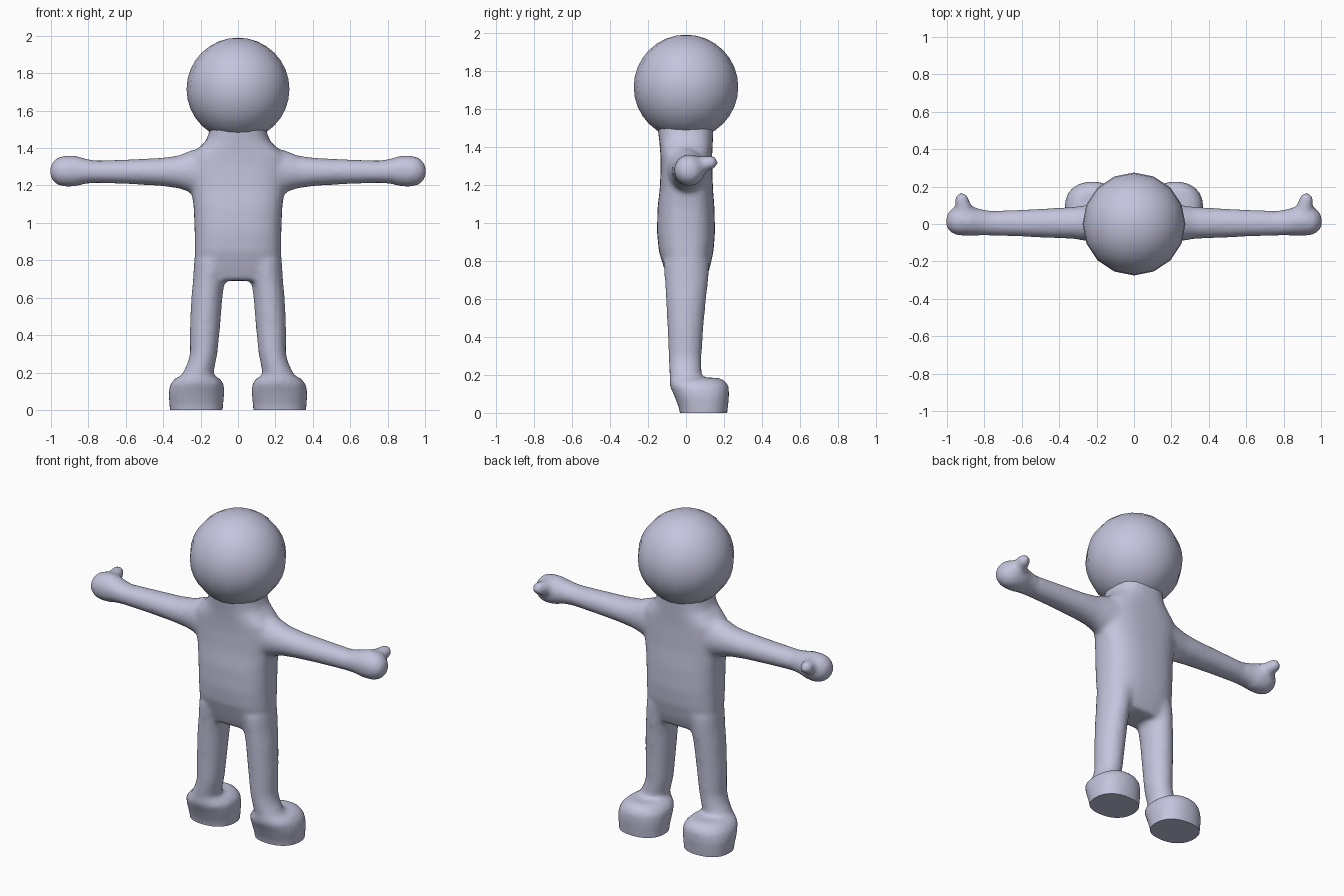
import bpy, bmesh, math
from mathutils import Vector

cube = bpy.data.objects.get("Cube")
if cube:
    bpy.data.objects.remove(cube)

skin = bpy.data.materials.new("lavender grey")
skin.use_nodes = True
skin.diffuse_color = (0.55, 0.55, 0.72, 1)
skin.node_tree.nodes["Principled BSDF"].inputs["Base Color"].default_value = (0.55, 0.55, 0.72, 1)


def loft(bm, rings, place, power=2.0, sides=32):
    """Closed tube through rings of (position, low a, high a, low b, high b)."""
    loops = []
    for t, a0, a1, b0, b1 in rings:
        loop = []
        for i in range(sides):
            ang = math.tau * i / sides
            c, s = math.cos(ang), math.sin(ang)
            a = (a0 + a1) / 2 + (a1 - a0) / 2 * math.copysign(abs(c) ** (2 / power), c)
            b = (b0 + b1) / 2 + (b1 - b0) / 2 * math.copysign(abs(s) ** (2 / power), s)
            loop.append(bm.verts.new(place(t, a, b)))
        loops.append(loop)
    for low, high in zip(loops, loops[1:]):
        for i in range(sides):
            j = (i + 1) % sides
            bm.faces.new((low[i], low[j], high[j], high[i]))
    bm.faces.new(loops[0][::-1])
    bm.faces.new(loops[-1])


def finish(ob, angle):
    ob.data.materials.clear()
    ob.data.materials.append(skin)
    bpy.ops.object.select_all(action='DESELECT')
    ob.select_set(True)
    bpy.context.view_layer.objects.active = ob
    bpy.ops.object.shade_smooth_by_angle(angle=math.radians(angle))


bm = bmesh.new()

# torso and neck: height, x range, y range
torso = [(0.69, -.20, .20, -.09, .10), (0.76, -.23, .23, -.115, .125),
         (0.85, -.232, .232, -.143, .145), (0.95, -.232, .232, -.153, .153),
         (1.08, -.237, .237, -.15, .15), (1.18, -.25, .25, -.138, .142),
         (1.30, -.27, .27, -.133, .138), (1.36, -.255, .255, -.135, .138),
         (1.40, -.21, .21, -.138, .14), (1.44, -.17, .17, -.142, .142),
         (1.50, -.15, .15, -.15, .145), (1.60, -.16, .16, -.15, .15)]
loft(bm, torso, lambda z, x, y: (x, y, z), 2.6)

# legs with feet: height, x range, y range
leg = [(0.165, .13, .31, -.08, .09), (0.20, .13, .295, -.087, .083), (0.25, .12, .27, -.09, .082),
       (0.30, .11, .257, -.092, .082), (0.45, .095, .257, -.098, .092),
       (0.60, .083, .25, -.106, .106), (0.70, .07, .24, -.112, .118), (0.80, .04, .235, -.12, .125)]
foot = [(-.06, .085, .36, -.025, .21), (0.02, .08, .366, -.035, .22), (0.09, .073, .372, -.062, .227),
        (0.14, .075, .362, -.085, .225), (0.17, .10, .335, -.088, .205), (0.185, .13, .30, -.085, .17)]
# arms with hands: distance out, y range, z range
arm = [(0.15, -.11, .12, 1.14, 1.41), (0.26, -.09, .10, 1.165, 1.385), (0.32, -.08, .092, 1.185, 1.36),
       (0.42, -.076, .086, 1.198, 1.347), (0.60, -.068, .077, 1.208, 1.339),
       (0.76, -.063, .07, 1.213, 1.333), (0.82, -.062, .08, 1.208, 1.345),
       (0.87, -.063, .095, 1.194, 1.36), (0.93, -.063, .10, 1.192, 1.36),
       (0.97, -.053, .085, 1.205, 1.348), (0.995, -.03, .06, 1.23, 1.32), (1.006, -.01, .03, 1.255, 1.295)]
for side in (1, -1):
    loft(bm, leg, lambda z, x, y: (side * x, y, z))
    loft(bm, foot, lambda z, x, y: (side * x, y, z), 2.3)
    loft(bm, arm, lambda x, y, z: (side * x, y, z))
    # thumb: a short run of overlapping balls
    for step in range(4):
        ball = bmesh.ops.create_icosphere(bm, subdivisions=2, radius=0.052 - 0.004 * step)
        centre = Vector((side * (0.90 + 0.007 * step), 0.04 + 0.03 * step, 1.30 + 0.006 * step))
        bmesh.ops.translate(bm, verts=ball["verts"], vec=centre)
bmesh.ops.recalc_face_normals(bm, faces=bm.faces)

mesh = bpy.data.meshes.new("body")
bm.to_mesh(mesh)
bm.free()
body = bpy.data.objects.new("body", mesh)
bpy.context.collection.objects.link(body)

# fuse the limbs into one soft skin
remesh = body.modifiers.new("fuse", 'REMESH')
remesh.mode = 'VOXEL'
remesh.voxel_size = 0.014
soften = body.modifiers.new("soften", 'SMOOTH')
soften.factor = 0.5
soften.iterations = 10
graph = bpy.context.evaluated_depsgraph_get()
fused = bpy.data.meshes.new_from_object(body.evaluated_get(graph))
body.modifiers.clear()
body.data = fused

# flat soles
bm = bmesh.new()
bm.from_mesh(fused)
cut = bmesh.ops.bisect_plane(bm, geom=bm.verts[:] + bm.edges[:] + bm.faces[:],
                             plane_co=(0, 0, 0), plane_no=(0, 0, 1), clear_inner=True)
rim = [e for e in cut["geom_cut"] if isinstance(e, bmesh.types.BMEdge)]
bmesh.ops.holes_fill(bm, edges=rim, sides=0)
bmesh.ops.recalc_face_normals(bm, faces=bm.faces)
bm.to_mesh(fused)
bm.free()
finish(body, 50)

# head
bpy.ops.mesh.primitive_uv_sphere_add(segments=16, ring_count=16, radius=0.275, location=(0, 0, 1.715))
head = bpy.context.object
head.name = "head"
finish(head, 60)
